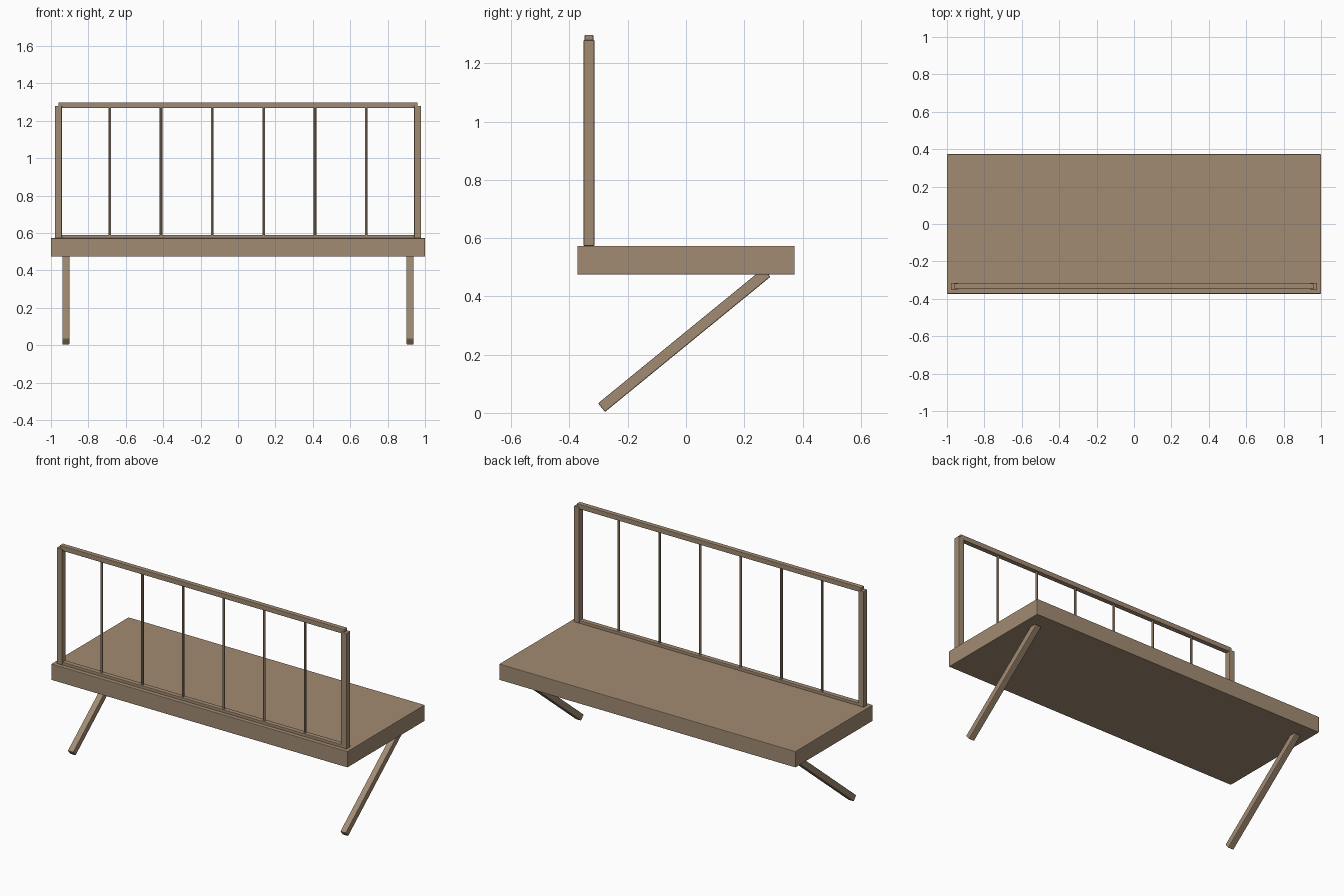
import bpy, math
from mathutils import Vector

if "Cube" in bpy.data.objects:
    bpy.data.objects.remove(bpy.data.objects["Cube"])

wood = bpy.data.materials.new("wood")
wood.diffuse_color = (0.36, 0.26, 0.17, 1)
wood.use_nodes = True
wood.node_tree.nodes["Principled BSDF"].inputs["Base Color"].default_value = wood.diffuse_color


def finish(ob, name):
    ob.name = name
    ob.data.materials.append(wood)
    return ob


def box(name, lo, hi, bevel=0.003):
    """Box between two corners with softened edges."""
    lo, hi = Vector(lo), Vector(hi)
    bpy.ops.mesh.primitive_cube_add(size=1, location=(lo + hi) / 2)
    ob = finish(bpy.context.object, name)
    ob.scale = hi - lo
    bpy.ops.object.transform_apply(location=False, rotation=False, scale=True)
    mod = ob.modifiers.new("bevel", 'BEVEL')
    mod.width = bevel
    mod.segments = 2
    return ob


# Seat slab
box("seat", (-1, -0.373, 0.475), (1, 0.373, 0.573))

# Backrest rails
BACK_Y = -0.333
for name, z in (("bottom_rail", 0.575), ("top_rail", 1.283)):
    box(name, (-0.96, BACK_Y - 0.015, z - 0.015), (0.96, BACK_Y + 0.015, z + 0.015))

# Backrest spindles
for i in range(6):
    x = (i - 2.5) * 1.92 / 7
    bpy.ops.mesh.primitive_cylinder_add(vertices=12, radius=0.007, depth=0.708,
                                        location=(x, BACK_Y, 0.929))
    finish(bpy.context.object, f"spindle_{i + 1}")
    bpy.ops.object.shade_smooth_by_angle()

# Posts and slanted legs on both sides
foot, top = Vector((-0.29, 0.018)), Vector((0.278, 0.482))
run = top - foot
for side, sx in (("left", -1), ("right", 1)):
    box(f"{side}_post", (sx * 0.96 - 0.0185, BACK_Y - 0.0185, 0.573),
        (sx * 0.96 + 0.0185, BACK_Y + 0.0185, 1.28))
    leg = box(f"{side}_leg", (-0.019, -run.length / 2, -0.019),
              (0.019, run.length / 2, 0.019), 0.004)
    leg.rotation_euler.x = math.atan2(run.y, run.x)
    mid = (foot + top) / 2
    leg.location = (sx * 0.92, mid.x, mid.y)
